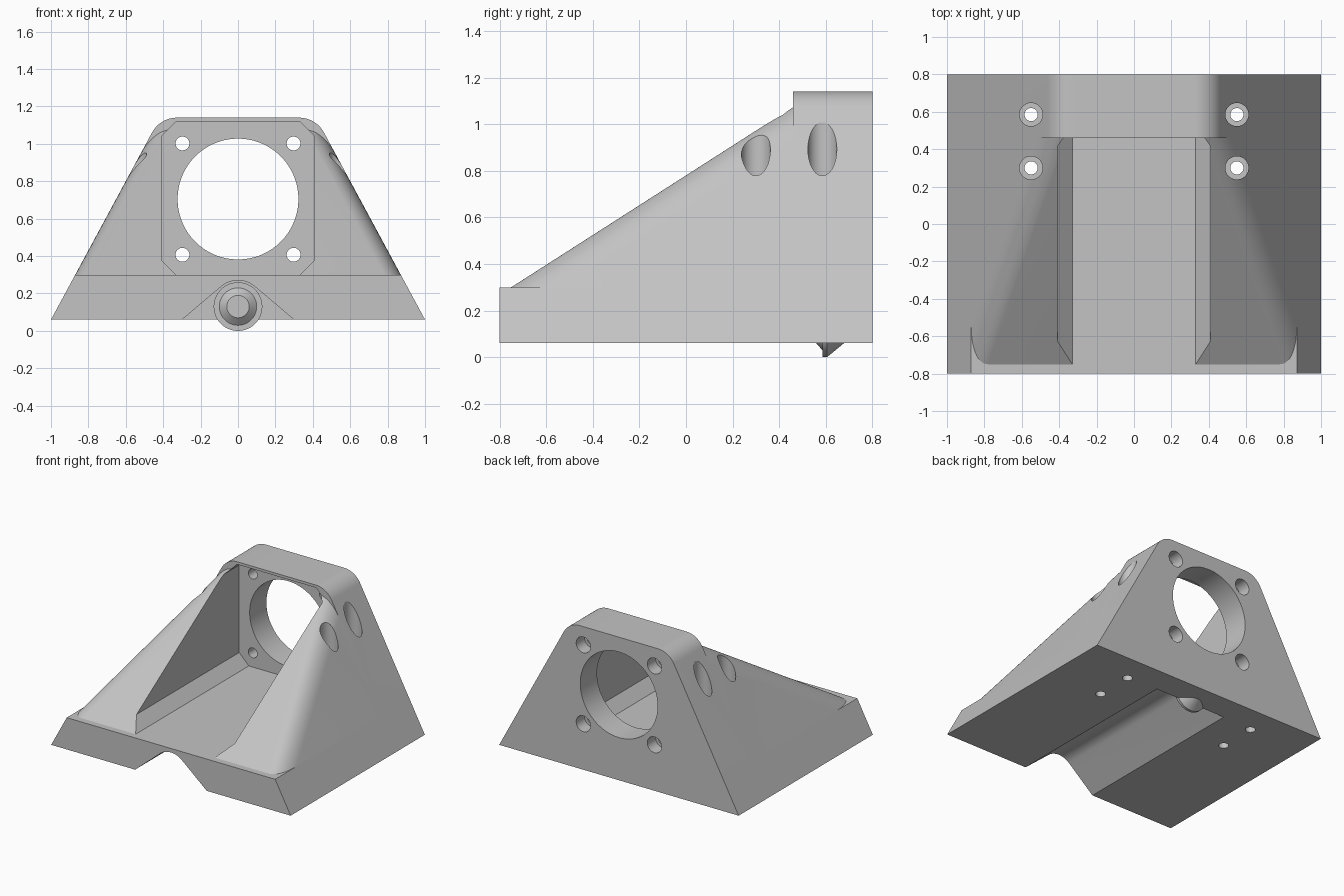
import bpy, bmesh, math

if "Cube" in bpy.data.objects:
    bpy.data.objects.remove(bpy.data.objects["Cube"])

grey = bpy.data.materials.new("light grey")
grey.diffuse_color = (0.55, 0.55, 0.55, 1)
grey.use_nodes = True
grey.node_tree.nodes["Principled BSDF"].inputs["Base Color"].default_value = grey.diffuse_color


def loft(name, sections):
    """Closed solid through matching rings of 3D points."""
    bm = bmesh.new()
    rings = [[bm.verts.new(p) for p in s] for s in sections]
    n = len(rings[0])
    for a, b in zip(rings, rings[1:]):
        for i in range(n):
            bm.faces.new((a[i], a[(i + 1) % n], b[(i + 1) % n], b[i]))
    bm.faces.new(rings[0])
    bm.faces.new(rings[-1])
    bmesh.ops.recalc_face_normals(bm, faces=bm.faces)
    me = bpy.data.meshes.new(name)
    bm.to_mesh(me)
    bm.free()
    me.materials.append(grey)
    ob = bpy.data.objects.new(name, me)
    bpy.context.collection.objects.link(ob)
    return ob


def prism(name, outline, y0, y1):
    return loft(name, [[(x, y, z) for x, z in outline] for y in (y0, y1)])


def turned_y(name, x, z, profile, n=64):
    """Round solid along y; profile is (y, radius)."""
    ang = [2 * math.pi * (i + 0.5) / n for i in range(n)]
    return loft(name, [[(x + r * math.cos(a), y, z + r * math.sin(a)) for a in ang]
                       for y, r in profile])


def turned_z(name, x, y, profile, n=48):
    ang = [2 * math.pi * (i + 0.5) / n for i in range(n)]
    return loft(name, [[(x + r * math.cos(a), y + r * math.sin(a), z) for a in ang]
                       for z, r in profile])


def combine(ob, other, op):
    other.hide_render = True
    m = ob.modifiers.new(op, 'BOOLEAN')
    m.operation, m.object, m.solver = op, other, 'EXACT'
    bpy.context.view_layer.objects.active = ob
    bpy.ops.object.modifier_apply(modifier=m.name)
    bpy.data.objects.remove(other)


def fillet(p0, c, p1, n=14, w=0.86):
    """Rounded corner as a rational curve."""
    out = []
    for i in range(n + 1):
        t = i / n
        a, b, d = (1 - t) ** 2, 2 * w * t * (1 - t), t * t
        out.append(tuple((a * p + b * q + d * r) / (a + b + d)
                         for p, q, r in zip(p0, c, p1)))
    return out


def side_x(z):
    return 1 - 0.54 * (z - 0.06)


def hill(top, drop, run):
    """Trapezoid cross-section with rounded shoulders."""
    c = (side_x(top), top)
    right = [(1, 0.06)] + fillet((side_x(top - drop), top - drop), c, (c[0] - run, top))
    return right + [(-x, z) for x, z in reversed(right)]


# Body: base slab, rear block and sloping side walls
mount = prism("motor_mount", [(1, 0.06), (side_x(0.3), 0.3), (-side_x(0.3), 0.3), (-1, 0.06)],
              -0.8, 0.8)
combine(mount, prism("rear_block", hill(1.14, 0.08, 0.09), 0.46, 0.8), 'UNION')
ramp = []
for y in (-0.8, 0.48):
    ramp.append([(x, y, z) for x, z in hill(0.3 + 0.64 * (y + 0.75), 0.135, 0.09)])
combine(mount, loft("side_walls", ramp), 'UNION')

# Motor pocket with chamfered corners
half = [(0.33, 0.3), (0.41, 0.38), (0.41, 1.04), (0.33, 1.12)]
pocket = half + [(-x, z) for x, z in reversed(half)]
combine(mount, prism("pocket", pocket, -0.9, 0.6), 'DIFFERENCE')

# Large opening and four counterbored screw holes in the rear plate
combine(mount, turned_y("opening", 0, 0.705, [(0.5, 0.323), (0.9, 0.323)], 96), 'DIFFERENCE')
for x in (-0.297, 0.297):
    for z in (0.407, 1.002):
        combine(mount, turned_y("motor_screw", x, z, [(0.5, 0.037), (0.7, 0.037),
                                                      (0.7001, 0.06), (0.9, 0.06)], 32), 'DIFFERENCE')

# Vertical mounting screws, counterbored through the sloping sides
for x in (-0.55, 0.55):
    for y in (0.3, 0.585):
        combine(mount, turned_z("base_screw", x, y, [(-0.1, 0.035), (0.3, 0.035),
                                                     (0.3001, 0.062), (1.3, 0.062)]), 'DIFFERENCE')

# Groove under the base
g = math.radians(40)
arch = [(0.14 * math.sin(g * k / 8), 0.13 + 0.14 * math.cos(g * k / 8)) for k in range(-8, 9)]
groove = [(-0.37, 0.0)] + arch + [(0.37, 0.0)]
combine(mount, prism("groove", groove, -0.9, 0.6), 'DIFFERENCE')

# Round nub closing the end of the groove
combine(mount, turned_y("nub", 0, 0.13, [(0.55, 0.06), (0.585, 0.1), (0.5855, 0.13),
                                         (0.605, 0.13), (0.69, 0.06)]), 'UNION')

bpy.ops.object.select_all(action='DESELECT')
mount.select_set(True)
bpy.context.view_layer.objects.active = mount
bpy.ops.object.shade_smooth_by_angle(angle=math.radians(20))
